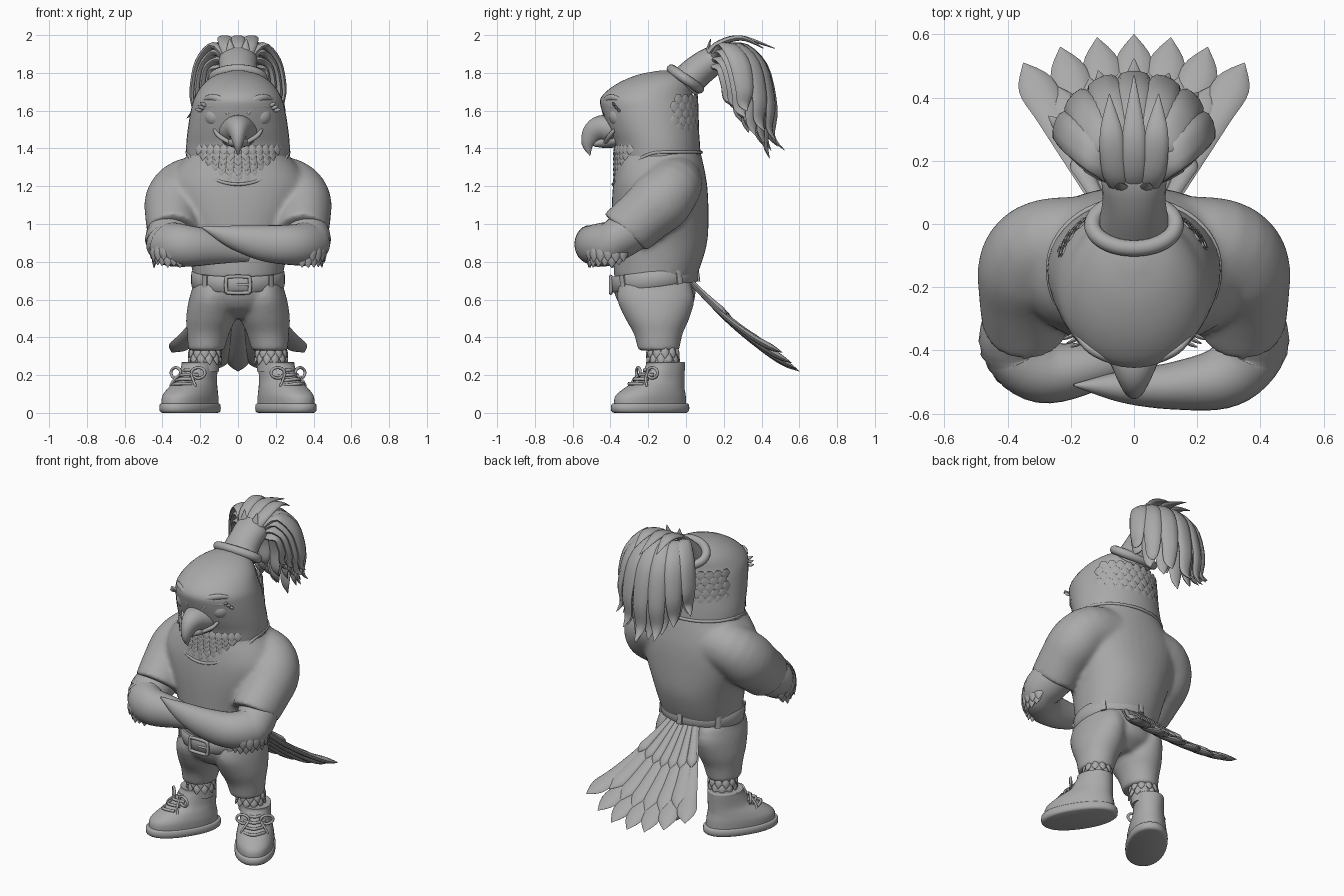
import bpy, bmesh, math, random
from math import sin, cos, pi
from mathutils import Vector, Matrix

if "Cube" in bpy.data.objects:
    bpy.data.objects.remove(bpy.data.objects["Cube"], do_unlink=True)

random.seed(4)
vary = random.uniform
grey = bpy.data.materials.new("plain grey")
grey.use_nodes = True
grey.diffuse_color = (0.4, 0.4, 0.4, 1)
grey.node_tree.nodes["Principled BSDF"].inputs["Base Color"].default_value = (0.4, 0.4, 0.4, 1)


def smooth_path(st, steps, closed):
    """Catmull-Rom through stations (x, y, z, half width, half depth)."""
    k, out = len(st), []
    for i in range(k if closed else k - 1):
        pick = [(i + d) % k if closed else min(max(i + d, 0), k - 1) for d in (-1, 0, 1, 2)]
        p = [st[j] for j in pick]
        for q in range(steps):
            t = q / steps
            out.append([0.5 * (2 * b + (c - a) * t + (2 * a - 5 * b + 4 * c - d) * t * t
                        + (3 * b - a - 3 * c + d) * t ** 3) for a, b, c, d in zip(*p)])
    return out if closed else out + [list(st[-1])]


def sweep(bm, st, side=(1, 0, 0), axis=None, n=12, steps=4, closed=False, power=2):
    pts = smooth_path(st, steps, closed)
    m, rings = len(pts), []
    for i, p in enumerate(pts):
        nxt, prv = (i + 1, i - 1) if closed else (min(i + 1, m - 1), max(i - 1, 0))
        t = Vector(axis) if axis else Vector(pts[nxt % m][:3]) - Vector(pts[prv][:3])
        t.normalize()
        s = Vector(side)
        s = (s - t * s.dot(t)).normalized()
        u, ring = t.cross(s), []
        for j in range(n):
            c, d = cos(2 * pi * j / n), sin(2 * pi * j / n)
            c, d = (math.copysign(abs(v) ** (2 / power), v) for v in (c, d))
            ring.append(bm.verts.new(Vector(p[:3]) + s * c * max(p[3], .001) + u * d * max(p[4], .001)))
        rings.append(ring)
    for i in range(m if closed else m - 1):
        a, b = rings[i], rings[(i + 1) % m]
        for j in range(n):
            bm.faces.new((a[j], a[(j + 1) % n], b[(j + 1) % n], b[j]))
    if not closed:
        bm.faces.new(rings[0])
        bm.faces.new(rings[-1])


def finish(name, bm, matrix=None, blend=0):
    bmesh.ops.recalc_face_normals(bm, faces=bm.faces)
    for f in bm.faces:
        f.smooth = True
    for e in bm.edges:
        e.smooth = e.calc_face_angle(0) < 0.8
    me = bpy.data.meshes.new(name)
    bm.to_mesh(me)
    bm.free()
    me.materials.append(grey)
    ob = bpy.data.objects.new(name, me)
    if matrix:
        ob.matrix_world = matrix
    bpy.context.collection.objects.link(ob)
    if blend:  # fuse overlapping volumes into one soft skin
        fuse = ob.modifiers.new("fuse", "REMESH")
        fuse.mode, fuse.voxel_size, fuse.use_smooth_shade = "VOXEL", .013, True
        soften = ob.modifiers.new("soften", "SMOOTH")
        soften.factor, soften.iterations = .5, blend


def part(name, st, matrix=None, **kw):
    bm = bmesh.new()
    sweep(bm, st, **kw)
    finish(name, bm, matrix)


def level(bm, rows, **kw):
    """Level ellipses: height, centre y, half width, half depth."""
    sweep(bm, [(0, y, z, a, b) for z, y, a, b in rows], axis=(0, 0, 1), n=40, **kw)


def stack(name, rows, matrix=None, **kw):
    bm = bmesh.new()
    level(bm, rows, **kw)
    finish(name, bm, matrix)


def tube(bm, pts, r, **kw):
    sweep(bm, [(*p, r, r) for p in pts], n=8, **kw)


def leaf(bm, a, b, w, th, side):
    """Short pointed feather from a to b."""
    a, b = Vector(a), Vector(b)
    sweep(bm, [(*a, w * .5, th), (*a.lerp(b, .5), w, th), (*b, .002, .002)], side=side, n=8, steps=3)


# Shirt: torso, shoulders and short sleeves in one skin
bm = bmesh.new()
level(bm, [(.71, -.165, .235, .215), (.8, -.15, .252, .235), (.92, -.137, .28, .252), (1.08, -.137, .345, .256),
           (1.2, -.137, .37, .25), (1.29, -.138, .33, .236), (1.36, -.14, .272, .222), (1.4, -.14, .26, .212)],
      power=2.15)
for s in (1, -1):
    sweep(bm, [(s * .12, -.06, 1.22, .15, .15), (s * .27, -.07, 1.195, .155, .15), (s * .333, -.13, 1.125, .158, .165),
               (s * .345, -.22, 1.045, .147, .153), (s * .343, -.305, .97, .139, .148),
               (s * .343, -.322, .953, .139, .148)], n=32)
finish("shirt", bm, blend=12)

# Trousers: hips and both legs in one skin
bm = bmesh.new()
level(bm, [(.73, -.165, .232, .217), (.64, -.165, .243, .216), (.56, -.155, .215, .185), (.5, -.15, .1, .1)])
for s in (1, -1):
    sweep(bm, [(s * .135, -.165, .68, .1, .19), (s * .138, -.16, .6, .122, .205), (s * .145, -.152, .5, .13, .17),
               (s * .158, -.147, .42, .112, .13), (s * .167, -.145, .345, .098, .112),
               (s * .167, -.145, .33, .098, .112)], axis=(0, 0, 1), n=32)
finish("trousers", bm, blend=6)

stack("head", [(1.22, -.14, .25, .21), (1.34, -.145, .272, .222), (1.42, -.152, .274, .226), (1.5, -.172, .266, .24),
               (1.6, -.194, .25, .252), (1.67, -.207, .23, .243), (1.74, -.17, .185, .2), (1.79, -.125, .115, .13),
               (1.812, -.11, .03, .03)])

# Tilted belt with buckle and loops
tilt = Vector((0, -.13, 1)).normalized()
mid = Vector((0, -.17, .708))
part("belt", [(*(mid + tilt * h), .233 + g, .217 + g) for h, g in
              ((-.04, 0), (-.036, .014), (.036, .014), (.04, 0))], axis=tilt, n=48, steps=2)
bm = bmesh.new()
corners = [(sx * .062, -.398, .678 + sz * .042) for sx, sz in
           ((-1, -.7), (-1, .7), (-.75, 1), (.75, 1), (1, .7), (1, -.7), (.75, -1), (-.75, -1))]
tube(bm, corners, .01, closed=True, side=(0, 1, 0))
tube(bm, [(-.005, -.4, .678), (.06, -.4, .678)], .007, side=(0, 1, 0))
finish("buckle", bm)
bm = bmesh.new()
for deg in (-45, 45, 125, 180, 235):
    out = Vector((sin(math.radians(deg)), -cos(math.radians(deg)), 0))
    c = mid + Vector((out.x * .246, out.y * .23, out.y * .031))
    sweep(bm, [(*(c - tilt * .044), .017, .01), (*(c + tilt * .044), .017, .01)], side=(-out.y, out.x, 0), power=5)
finish("belt_loops", bm)

# Shirt collar: a soft band dipping to a V in front
bm = bmesh.new()
pts = []
for i in range(32):
    t = 2 * pi * i / 32
    drop = max(0, cos(t)) ** 2 * .17
    pts.append((sin(t) * (.27 + drop * .3), -.14 - cos(t) * (.22 + drop * .15), 1.38 - drop))
tube(bm, pts, .009, closed=True, side=(0, 0, 1), steps=2)
finish("collar", bm)

# Throat and nape feathers
bm = bmesh.new()
for r in range(6):
    z, spread = 1.25 + r * .028, .2 + r * .13
    for i in range(2 * r + 3):
        t = spread * (2 * i / (2 * r + 2) - 1)
        p = Vector((sin(t) * .272, -.142 - cos(t) * .23, z + .03))
        leaf(bm, p, p + Vector((sin(t) * .012, -cos(t) * .012, -.055)), .026, .006, (cos(t), sin(t), 0))
finish("throat_feathers", bm)
bm = bmesh.new()
for r in range(8):
    for i in range(11):
        t = pi + (i - 5 + r % 2 * .5) * .22
        p = Vector((sin(t) * (.265 - r * .004), -.16 - cos(t) * (.226 - r * .001), 1.42 + r * .038))
        leaf(bm, p, p + Vector((sin(t) * .004, -cos(t) * .004, -.06)), .028, .004, (cos(t), sin(t), 0))
finish("nape_feathers", bm)

# Hooked beak
part("upper_beak", [(0, -.38, 1.5, .105, .075), (0, -.45, 1.505, .072, .07), (0, -.497, 1.475, .046, .056),
                    (0, -.52, 1.42, .025, .032), (0, -.508, 1.362, .002, .002)], n=20)
part("lower_beak", [(0, -.35, 1.45, .1, .04), (0, -.42, 1.435, .06, .034), (0, -.49, 1.425, .015, .015)], n=16)

for s, label in ((1, "left"), (-1, "right")):
    # Face
    bm = bmesh.new()
    bmesh.ops.create_uvsphere(bm, u_segments=24, v_segments=16, radius=.06,
                              matrix=Matrix.Translation((s * .12, -.348, 1.572)))
    finish(label + "_eye", bm)
    bm = bmesh.new()
    sweep(bm, [(s * .05, -.43, 1.58, .008, .008), (s * .08, -.422, 1.612, .012, .012),
               (s * .135, -.397, 1.625, .012, .012), (s * .19, -.35, 1.605, .008, .008)], side=(0, 0, 1))
    sweep(bm, [(s * .03, -.438, 1.615, .008, .008), (s * .085, -.424, 1.655, .018, .014),
               (s * .15, -.388, 1.67, .016, .012), (s * .205, -.315, 1.645, .005, .005)], side=(0, 0, 1))
    for k in range(3):
        leaf(bm, (s * (.165 + k * .013), -.375 + k * .012, 1.622 - k * .012),
             (s * (.2 + k * .013), -.39 + k * .012, 1.645 - k * .018), .01, .006, (0, 0, 1))
    finish(label + "_brow_and_lashes", bm)
    part(label + "_smile", [(s * .13, -.37, 1.51, .006, .006), (s * .105, -.402, 1.47, .012, .012),
                            (s * .05, -.425, 1.435, .011, .011), (0, -.44, 1.415, .006, .006)])

    # Forearm: the left crosses over the right
    if s > 0:
        arm = [(.345, -.27, .985, .12, .12), (.372, -.39, .905, .11, .118), (.29, -.482, .89, .1, .108),
               (.13, -.512, .9, .076, .094), (-.04, -.515, .935, .05, .058), (-.19, -.51, .983, .004, .004)]
    else:
        arm = [(-.345, -.27, .985, .12, .12), (-.372, -.39, .905, .11, .118), (-.285, -.468, .885, .1, .112),
               (-.12, -.45, .873, .075, .088), (.06, -.41, .835, .03, .035)]
    part(label + "_forearm", arm, side=(0, 1, .01), n=28, steps=6)
    bm = bmesh.new()
    for row in range(2):
        for k in range(8):
            t = k * .32 - .5 + row * .16
            c = Vector((s * (.34 + (.115 - row * .015) * cos(t)), -.395 - (.13 - row * .015) * sin(t), .885 - row * .03))
            tip = Vector((s * cos(t) * .005, -sin(t) * .005, vary(-.09, -.065)))
            leaf(bm, c, c + tip, .03, .014, (-s * sin(t), -cos(t), 0))
    finish(label + "_elbow_feathers", bm)

    # Ankle
    stack(label + "_ankle", [(.36, -.125, .075, .075), (.22, -.115, .075, .075)], Matrix.Translation((s * .175, 0, 0)))
    bm = bmesh.new()
    for row in range(2):
        for k in range(11):
            t = 2 * pi * (k + row / 2) / 11
            c = Vector((s * .175 + sin(t) * .072, -.122 - cos(t) * .072, .345 - row * .035))
            leaf(bm, c, c + Vector((sin(t) * .016, -cos(t) * .016, -.055)), .022, .01, (cos(t), sin(t), 0))
    finish(label + "_ankle_feathers", bm)

    # Boot, turned outward
    place = Matrix.Translation((s * .254, -.19, 0)) @ Matrix.Rotation(s * .56, 4, "Z")
    stack(label + "_sole", [(0, 0, .106, .21), (.01, 0, .118, .228), (.042, 0, .118, .228), (.05, 0, .11, .217)],
          matrix=place, power=2.2, steps=2)
    stack(label + "_boot", [(.04, 0, .11, .212), (.09, .003, .111, .205), (.135, .03, .102, .17),
                            (.18, .07, .09, .13), (.25, .095, .088, .106), (.268, .095, .086, .104),
                            (.268, .095, .07, .087)], matrix=place, power=2.2)
    bm = bmesh.new()
    for k in range(4):
        y, z = -.115 + k * .032, .145 + k * .024
        tube(bm, [(-.06, y + .035, z), (0, y - .012, z + .01), (.06, y + .035, z + .008)], .009, side=(0, 0, 1))
    for d in (1, -1):
        ring = [(d * (.07 + .036 * cos(q * pi / 4)), -.03 + .01 * cos(q * pi / 4), .212 + .028 * sin(q * pi / 4))
                for q in range(8)]
        tube(bm, ring, .008, closed=True, side=(0, 1, 0))
        tube(bm, [(d * .03, -.04, .21), (d * .06, -.065, .175), (d * .08, -.07, .14)], .007, side=(0, 1, 0))
    finish(label + "_laces", bm, place)

# Crest: tie ring, stalk and fountain of feathers
part("crest_tie", [(.132 * cos(q * pi / 8), -.003 + .09 * .82 * sin(q * pi / 8), 1.768 - .09 * .57 * sin(q * pi / 8),
                    .026, .026) for q in range(16)], closed=True, side=(0, .57, .82), n=12)
part("crest_stalk", [(0, -.01, 1.74, .115, .09), (0, .07, 1.815, .1, .085), (0, .15, 1.87, .1, .075),
                     (0, .2, 1.89, .06, .05)], n=24)
bm = bmesh.new()
for count, scale, lift, fall in ((7, 1, .085, .95), (8, .88, .05, 1.03), (7, .72, .01, .92), (6, .55, -.03, .75)):
    for i in range(count):
        a = (2 * i / (count - 1) - 1) * 1.3
        back = cos(a)
        ox, oy = sin(a) * .2 * scale, (back * .19 + .125) * scale
        drop = (.24 + .24 * back) * fall * vary(.88, 1.05)
        flick = vary(1, 1.18)
        bx, by = sin(a) * .05, .13 + .03 * back
        st = [(bx, by, 1.85, .03, .02)]
        for f, z, w in ((.4, lift, .045), (.8, lift * .5 - drop * .14, .056), (.97, -drop * .52, .05),
                        (.95, -drop * .84, .034), (flick, -drop, .002)):
            st.append((bx + ox * f, by + oy * f, 1.86 + z, w, w * .4))
        sweep(bm, st, side=(cos(a), -sin(a), 0), n=10)
for x in (-.06, 0, .06):
    sweep(bm, [(x * .5, .1, 1.86, .03, .02), (x, .16, 1.945, .04, .018), (x * 1.2, .29, 1.985, .036, .014),
               (x * 1.3, .47 - abs(x), 1.93, .002, .002)], steps=5)
for s in (1, -1):
    leaf(bm, (s * .03, .1, 1.85), (s * .045, .13, 1.98), .025, .012, (1, 0, 0))
finish("crest_feathers", bm)

# Tail fan with short covering feathers
bm = bmesh.new()
for count, reach, lift, w in ((7, 1, 0, .058), (6, .8, .012, .05), (7, .4, .02, .032)):
    for i in range(count):
        u = (2 * i / (count - 1) - 1) * (1 if count == 7 else .82)
        st = []
        for f, k in ((0, .45), (.35, .7), (.65, .9), (.86, 1), (1, .03)):
            g = f * reach
            st.append((u * (.08 + .27 * g), .02 + (.58 - .09 * u * u) * g,
                       .69 + lift - (.47 - .1 * u * u) * g - .17 * g * (1 - g), w * k, .018 * k))
        sweep(bm, st, n=10)
finish("tail_feathers", bm)
